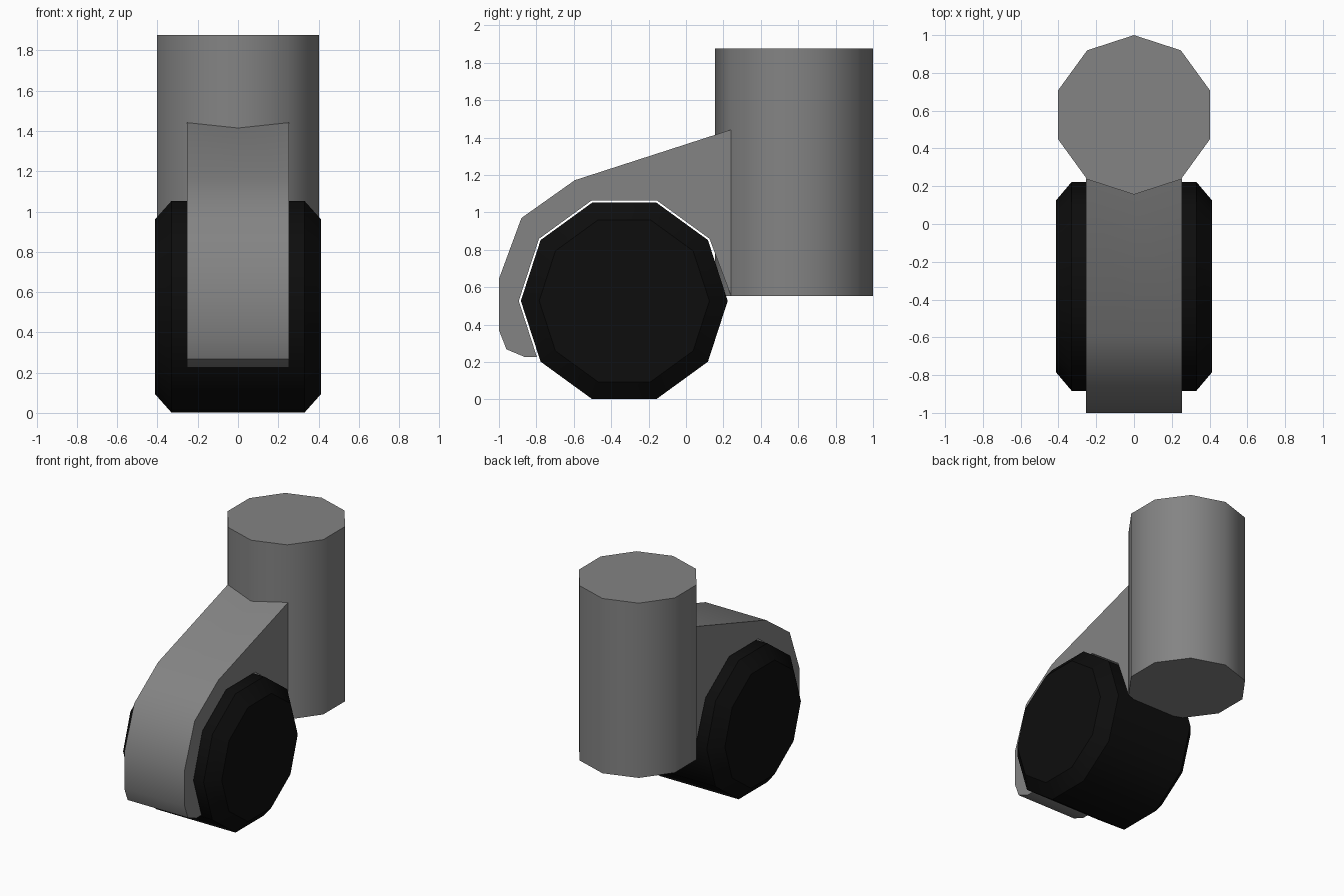
import bpy, bmesh, math

if "Cube" in bpy.data.objects:
    bpy.data.objects.remove(bpy.data.objects["Cube"])


def material(name, v):
    m = bpy.data.materials.new(name)
    m.diffuse_color = (v, v, v, 1)
    m.use_nodes = True
    m.node_tree.nodes["Principled BSDF"].inputs["Base Color"].default_value = m.diffuse_color
    return m


GREY = material("grey plastic", 0.23)
BLACK = material("black rubber", 0.004)


def finish(name, bm, mat, angle):
    bmesh.ops.recalc_face_normals(bm, faces=bm.faces)
    me = bpy.data.meshes.new(name)
    bm.to_mesh(me)
    bm.free()
    me.materials.append(mat)
    ob = bpy.data.objects.new(name, me)
    bpy.context.collection.objects.link(ob)
    bpy.ops.object.select_all(action='DESELECT')
    ob.select_set(True)
    bpy.context.view_layer.objects.active = ob
    bpy.ops.object.shade_smooth_by_angle(angle=math.radians(angle))


def bridge(bm, rings, closed=True):
    """Quads between neighbouring rings of vertices."""
    for a, b in zip(rings, rings[1:]):
        n = len(a)
        for i in range(n if closed else n - 1):
            j = (i + 1) % n
            bm.faces.new((a[i], a[j], b[j], b[i]))


def prism(name, stations, place, mat):
    """Ten-sided solid from (distance along axis, radius) stations."""
    bm = bmesh.new()
    rings = []
    for d, r in stations:
        rings.append([bm.verts.new(place(d, r * math.cos(i * math.pi / 5),
                                         r * math.sin(i * math.pi / 5)))
                      for i in range(10)])
    bridge(bm, rings)
    bm.faces.new(rings[0])
    bm.faces.new(rings[-1])
    finish(name, bm, mat, 40)


# Upright stem, with a corner facing the back and the front
prism("stem", [(0.553, 0.422), (1.877, 0.422)],
      lambda d, a, b: (b, 0.578 + a, d), GREY)

# Wheel with chamfered rims, axle along x
prism("wheel", [(-0.413, 0.455), (-0.33, 0.553), (0.33, 0.553), (0.413, 0.455)],
      lambda d, a, b: (d, -0.33 + a, 0.527 + b), BLACK)

# Hood over the wheel: side profile (y, z) from the stem round and back
W = 0.253
profile = [(0.24, 1.442), (-0.595, 1.172), (-0.88, 0.97), (-1.0, 0.645),
           (-1.0, 0.37), (-0.96, 0.268), (-0.86, 0.226), (-0.797, 0.226),
           (-0.894, 0.527), (-0.786, 0.859), (-0.504, 1.064),
           (-0.156, 1.064), (0.126, 0.859), (0.24, 0.555)]
# The middle section runs on to the front corner of the stem
middle = profile[:]
middle[0] = (0.157, 1.415)
middle[-1] = (0.158, 0.773)

bm = bmesh.new()
rings = [[bm.verts.new((x, y, z)) for y, z in p]
         for x, p in ((-W, profile), (0, middle), (W, profile))]
bridge(bm, rings, closed=False)
bm.faces.new(rings[0])
bm.faces.new(rings[-1])
finish("hood", bm, GREY, 40)
